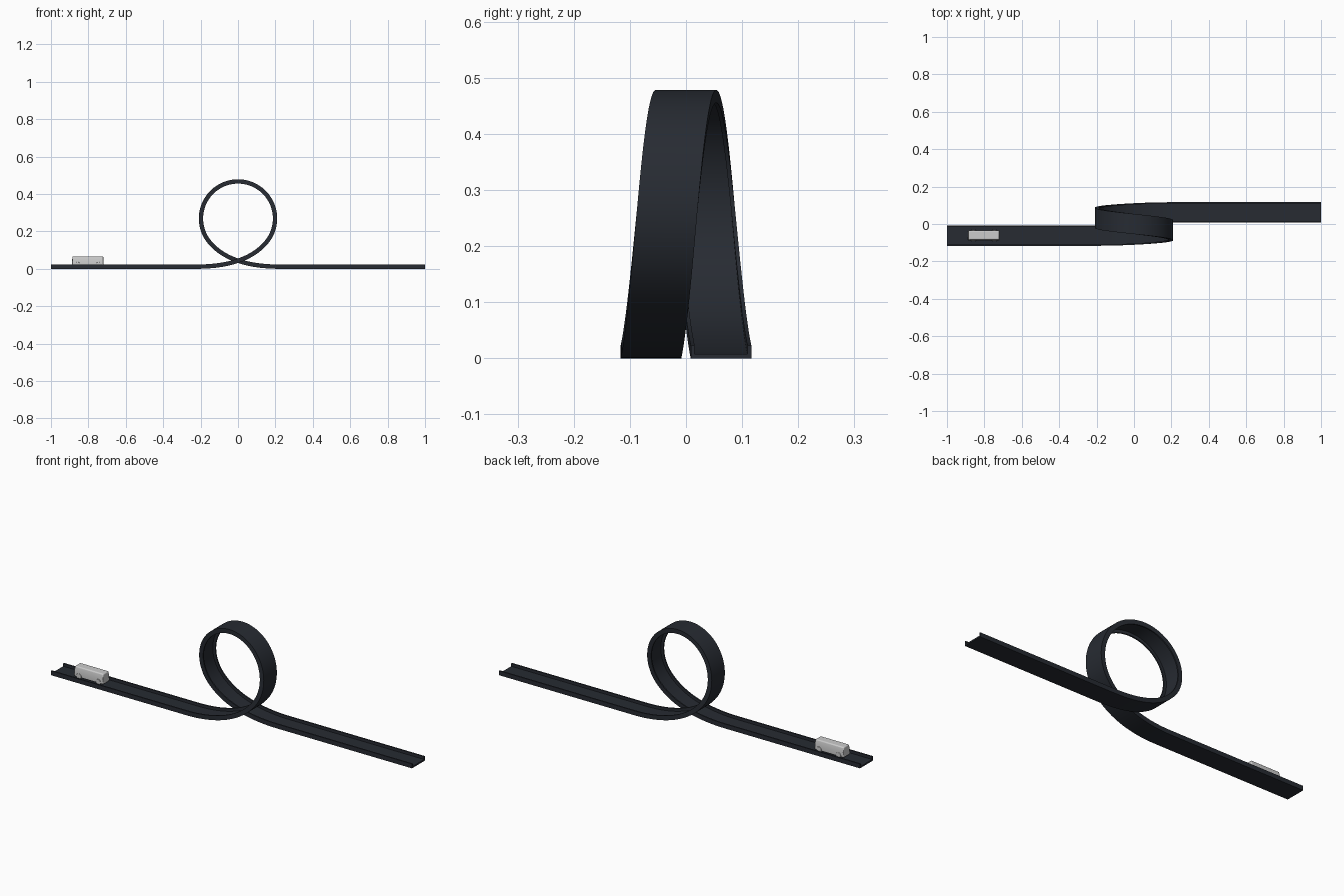
import bpy, bmesh, math
from mathutils import Vector

if "Cube" in bpy.data.objects:
    bpy.data.objects.remove(bpy.data.objects["Cube"])

dark = bpy.data.materials.new("dark_track")
dark.diffuse_color = (0.02, 0.024, 0.032, 1)
dark.use_nodes = True
dark.node_tree.nodes["Principled BSDF"].inputs["Base Color"].default_value = dark.diffuse_color


def add_object(name, bm, mat=None, bevel=0):
    bmesh.ops.recalc_face_normals(bm, faces=bm.faces)
    me = bpy.data.meshes.new(name)
    bm.to_mesh(me)
    bm.free()
    ob = bpy.data.objects.new(name, me)
    bpy.context.collection.objects.link(ob)
    if mat:
        me.materials.append(mat)
    if bevel:
        mod = ob.modifiers.new("bevel", 'BEVEL')
        mod.width, mod.segments, mod.limit_method = bevel, 3, 'ANGLE'
    bpy.ops.object.select_all(action='DESELECT')
    ob.select_set(True)
    bpy.context.view_layer.objects.active = ob
    bpy.ops.object.shade_smooth_by_angle(angle=math.radians(35))
    return ob


def loft(rings):
    bm = bmesh.new()
    rows = [[bm.verts.new(p) for p in r] for r in rings]
    n = len(rows[0])
    for a, b in zip(rows, rows[1:]):
        for i in range(n):
            j = (i + 1) % n
            bm.faces.new((a[i], a[j], b[j], b[i]))
    bm.faces.new(rows[0])
    bm.faces.new(rows[-1])
    return bm


# Track centre line (x, z of the outer face, heading): run-in, ramp, circle
R, CZ, LANE, A0 = 0.2095, 0.269, 0.0625, math.radians(50)
half = [(-1.0, 0.0, 0.0)]
end = Vector((R * math.sin(A0), CZ - R * math.cos(A0)))
t_end = Vector((math.cos(A0), math.sin(A0)))
p = [Vector((-0.22, 0)), Vector((-0.05, 0)), end - 0.12 * t_end, end]
for i in range(25):
    t = i / 24
    s = 1 - t
    q = p[0] * s**3 + p[1] * 3*s*s*t + p[2] * 3*s*t*t + p[3] * t**3
    d = (p[1] - p[0]) * s*s + (p[2] - p[1]) * 2*s*t + (p[3] - p[2]) * t*t
    half.append((q.x, q.y, math.atan2(d.y, d.x)))
for i in range(1, 33):
    a = A0 + (math.pi - A0) * i / 32
    half.append((R * math.sin(a), CZ - R * math.cos(a), a))
path = half + [(-x, z, 2 * math.pi - a) for x, z, a in reversed(half[:-1])]

# Sideways drift between the two lanes, eased along the loop length
dist = [0.0, 0.0]
for a, b in zip(path[1:], path[2:-1]):
    dist.append(dist[-1] + math.hypot(b[0] - a[0], b[1] - a[1]))
dist.append(dist[-1])

# Channel cross-section (sideways, inward height), swept along the path
W, H, WALL, FLOOR = 0.054, 0.023, 0.007, 0.008
section = [(-W, 0), (W, 0), (W, H), (W - WALL, H), (W - WALL, FLOOR),
           (WALL - W, FLOOR), (WALL - W, H), (-W, H)]
rings = []
for (x, z, a), s in zip(path, dist):
    u = s / dist[-1]
    y = -LANE + 2 * LANE * u * u * (3 - 2 * u)
    rings.append([(x - h * math.sin(a), y + w, z + h * math.cos(a))
                  for w, h in section])
add_object("loop_track", loft(rings), dark)

# Van body: cross-section with sides leaning in above the waist
CX, CY = -0.803, -0.061
body = [(-0.027, 0.014), (0.027, 0.014), (0.0275, 0.043),
        (0.022, 0.067), (-0.022, 0.067), (-0.0275, 0.043)]
ends = []
for sx in (-1, 1):
    ends.append([(CX + sx * (0.085 - (0.003 if z > 0.05 else 0)), CY + y, z)
                 for y, z in body])
add_object("van_body", loft(ends), bevel=0.005)

# Wheels
for side, sy in (("front", -1), ("back", 1)):
    for end_name, dx in (("left", -0.055), ("right", 0.057)):
        disc = [[(CX + dx + 0.014 * math.cos(k * math.tau / 24), CY + sy * w,
                  0.022 + 0.014 * math.sin(k * math.tau / 24))
                 for k in range(24)] for w in (0.018, 0.0295)]
        add_object(f"wheel_{side}_{end_name}", loft(disc), bevel=0.001)
